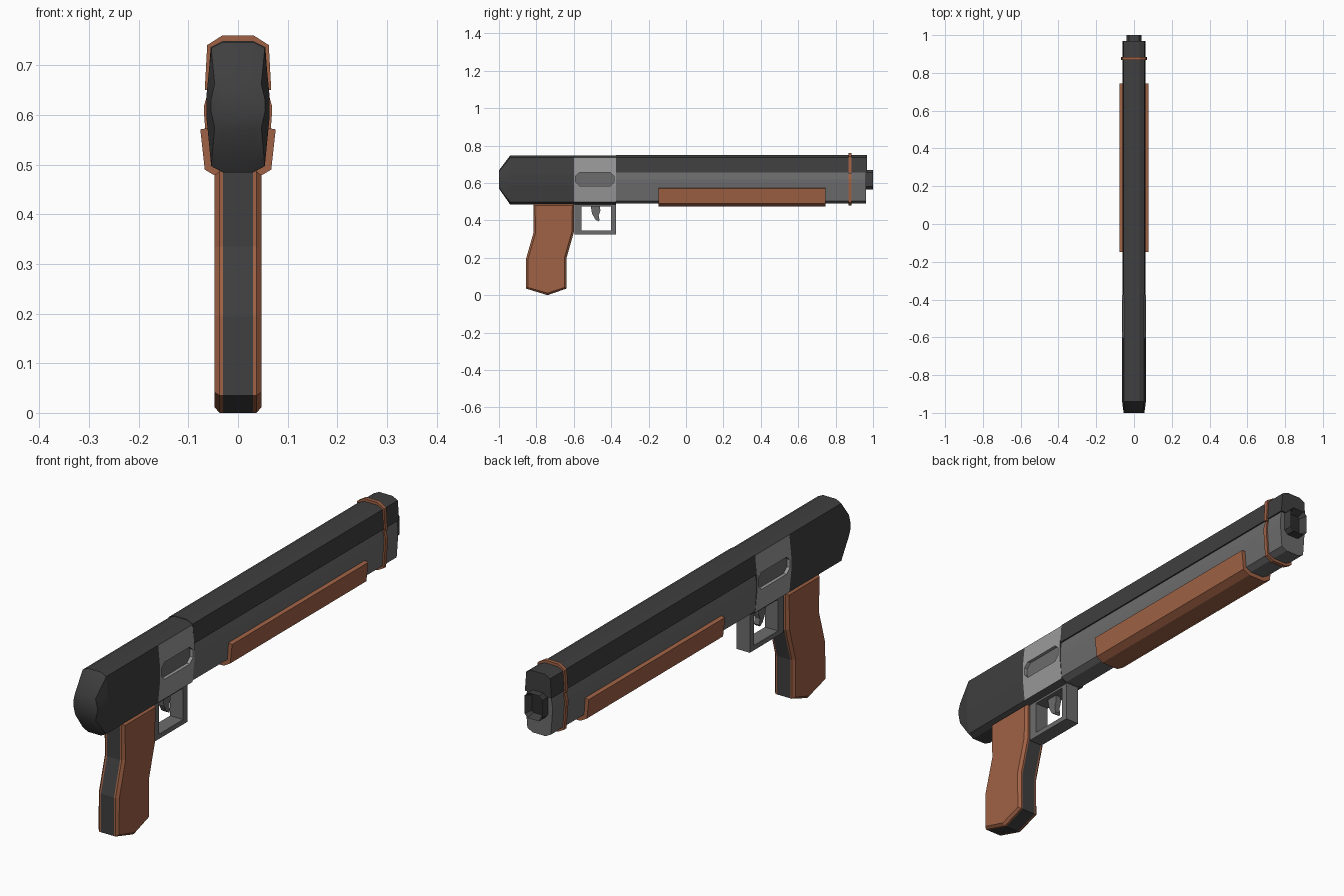
import bpy
import bmesh
import math

cube = bpy.data.objects.get("Cube")
if cube:
    bpy.data.objects.remove(cube, do_unlink=True)


def material(name, rgb):
    mat = bpy.data.materials.new(name)
    mat.use_nodes = True
    colour = (*rgb, 1.0)
    mat.diffuse_color = colour
    mat.node_tree.nodes["Principled BSDF"].inputs["Base Color"].default_value = colour
    return mat


DARK = material("dark gunmetal", (0.05, 0.05, 0.05))
GREY = material("mid grey steel", (0.15, 0.15, 0.15))
LIGHT = material("light steel", (0.32, 0.32, 0.32))
WOOD = material("reddish wood", (0.35, 0.122, 0.06))
BLACK = material("bore black", (0.025, 0.025, 0.025))


def finish(name, bm, *mats):
    bmesh.ops.recalc_face_normals(bm, faces=bm.faces)
    mesh = bpy.data.meshes.new(name)
    bm.to_mesh(mesh)
    bm.free()
    for mat in mats:
        mesh.materials.append(mat)
    obj = bpy.data.objects.new(name, mesh)
    bpy.context.collection.objects.link(obj)
    return obj


def loft(bm, rings):
    """Skin a list of equal rings of points and cap both ends."""
    loops = [[bm.verts.new(p) for p in ring] for ring in rings]
    n = len(loops[0])
    for a, b in zip(loops, loops[1:]):
        for i in range(n):
            j = (i + 1) % n
            bm.faces.new((a[i], a[j], b[j], b[i]))
    return bm.faces.new(loops[0]), bm.faces.new(loops[-1])


def mirrored(half):
    return half + [(-x, z) for x, z in reversed(half)]


def bar(name, half, y0, y1, mat):
    """Mirrored x-z section extruded along the barrel."""
    bm = bmesh.new()
    loft(bm, [[(x, y, z) for x, z in mirrored(half)] for y in (y0, y1)])
    return finish(name, bm, mat)


def slab(name, outline, x0, x1, *mats):
    """Side (y-z) outline extruded across the width."""
    bm = bmesh.new()
    loft(bm, [[(x, y, z) for y, z in outline] for x in (x0, x1)])
    return finish(name, bm, *mats)


# Stock and receiver in one shell, with a squeezed butt end
half = [(0.03, 0.747), (0.054, 0.735), (0.063, 0.645),
        (0.063, 0.59), (0.054, 0.497), (0.03, 0.484)]
section = mirrored(half)
rings = [[(x * 0.87, -1.0, 0.62 + (z - 0.62) * 0.37) for x, z in section]]
rings += [[(x, y, z) for x, z in section] for y in (-0.94, -0.6, -0.375)]
bm = bmesh.new()
loft(bm, rings)
bm.normal_update()
for f in bm.faces:
    c = f.calc_center_median()
    if -0.6 < c.y < -0.38 and abs(c.x) > 0.05:
        f.material_index = 1
receiver = finish("stock_and_receiver", bm, DARK, LIGHT, GREY)

# Recessed port on each side of the receiver
port = [(-0.59, 0.605), (-0.57, 0.585), (-0.405, 0.585), (-0.385, 0.605),
        (-0.385, 0.637), (-0.405, 0.655), (-0.57, 0.655), (-0.59, 0.637)]
bpy.context.view_layer.objects.active = receiver
for side in (1, -1):
    cutter = slab("port_cutter", port, side * 0.049, side * 0.1, DARK, LIGHT, GREY)
    cutter.hide_render = True
    for p in cutter.data.polygons:
        p.material_index = 2 if len(p.vertices) > 4 else 1
    mod = receiver.modifiers.new("port", "BOOLEAN")
    mod.operation = "DIFFERENCE"
    mod.solver = "EXACT"
    mod.object = cutter
    bpy.ops.object.modifier_apply(modifier=mod.name)
    bpy.data.objects.remove(cutter, do_unlink=True)

# Rounded shading on the butt only
receiver.select_set(True)
bpy.ops.object.shade_smooth_by_angle(angle=math.radians(45))
for p in receiver.data.polygons:
    p.use_smooth = p.center.y < -0.94
receiver.select_set(False)

# Barrel: overhanging upper hood and bulged lower tube
bar("barrel_hood", [(0.03, 0.749), (0.055, 0.737), (0.061, 0.657)], -0.375, 0.968, DARK)
bar("lower_barrel", [(0.054, 0.665), (0.061, 0.62), (0.061, 0.595),
                     (0.054, 0.503), (0.03, 0.49)], -0.375, 0.962, GREY)

# Band around the muzzle end, split like the barrel
bar("band_upper", [(0.032, 0.76), (0.062, 0.741), (0.067, 0.65)], 0.868, 0.884, WOOD)
bar("band_lower", [(0.06, 0.648), (0.068, 0.62), (0.068, 0.597),
                   (0.06, 0.495), (0.032, 0.479)], 0.868, 0.884, WOOD)

# Wooden fore grip wrapped under the barrel
bar("fore_grip", [(0.06, 0.574), (0.076, 0.571), (0.067, 0.49), (0.038, 0.473)],
    -0.147, 0.745, WOOD)

# Muzzle with a sunken bore
bm = bmesh.new()
mouth = mirrored([(0.026, 0.67), (0.04, 0.655), (0.04, 0.58), (0.026, 0.565)])
ends = loft(bm, [[(x, y, z) for x, z in mouth] for y in (0.95, 1.0)])
bm.normal_update()
bore = ends[1]
bmesh.ops.inset_region(bm, faces=[bore], thickness=0.014)
bmesh.ops.translate(bm, verts=bore.verts, vec=(0, -0.03, 0))
bore.material_index = 1
finish("muzzle", bm, DARK, BLACK)

# Pistol grip: dark core between two bevelled wooden panels
grip = [(-0.815, 0.487), (-0.815, 0.335), (-0.855, 0.195), (-0.855, 0.035),
        (-0.74, 0.0), (-0.64, 0.035), (-0.64, 0.195), (-0.6, 0.335), (-0.6, 0.487)]
slab("grip_core", grip, -0.03, 0.03, DARK)
for side, label in ((1, "left"), (-1, "right")):
    bm = bmesh.new()
    ends = loft(bm, [[(side * x, y, z) for y, z in grip] for x in (0.03, 0.037)])
    bmesh.ops.recalc_face_normals(bm, faces=bm.faces)
    bmesh.ops.inset_region(bm, faces=[ends[1]], thickness=0.011)
    bmesh.ops.translate(bm, verts=ends[1].verts, vec=(side * 0.01, 0, 0))
    finish("grip_panel_" + label, bm, WOOD)

# Trigger guard: rectangular frame
bm = bmesh.new()
corners = [(0, 0), (1, 0), (1, 1), (0, 1)]
outer = [(-0.597 + 0.222 * u, 0.325 + 0.163 * v) for u, v in corners]
inner = [(-0.56 + 0.158 * u, 0.345 + 0.13 * v) for u, v in corners]
loops = [[bm.verts.new((x, y, z)) for y, z in o]
         for x, o in ((-0.03, outer), (0.03, outer), (0.03, inner), (-0.03, inner))]
for k in range(4):
    a, b = loops[k], loops[(k + 1) % 4]
    for i in range(4):
        j = (i + 1) % 4
        bm.faces.new((a[i], a[j], b[j], b[i]))
finish("trigger_guard", bm, GREY)

# Curved trigger
slab("trigger", [(-0.51, 0.48), (-0.502, 0.435), (-0.485, 0.405), (-0.468, 0.394),
                 (-0.462, 0.402), (-0.467, 0.425), (-0.458, 0.45), (-0.46, 0.48)],
     -0.012, 0.012, GREY)
